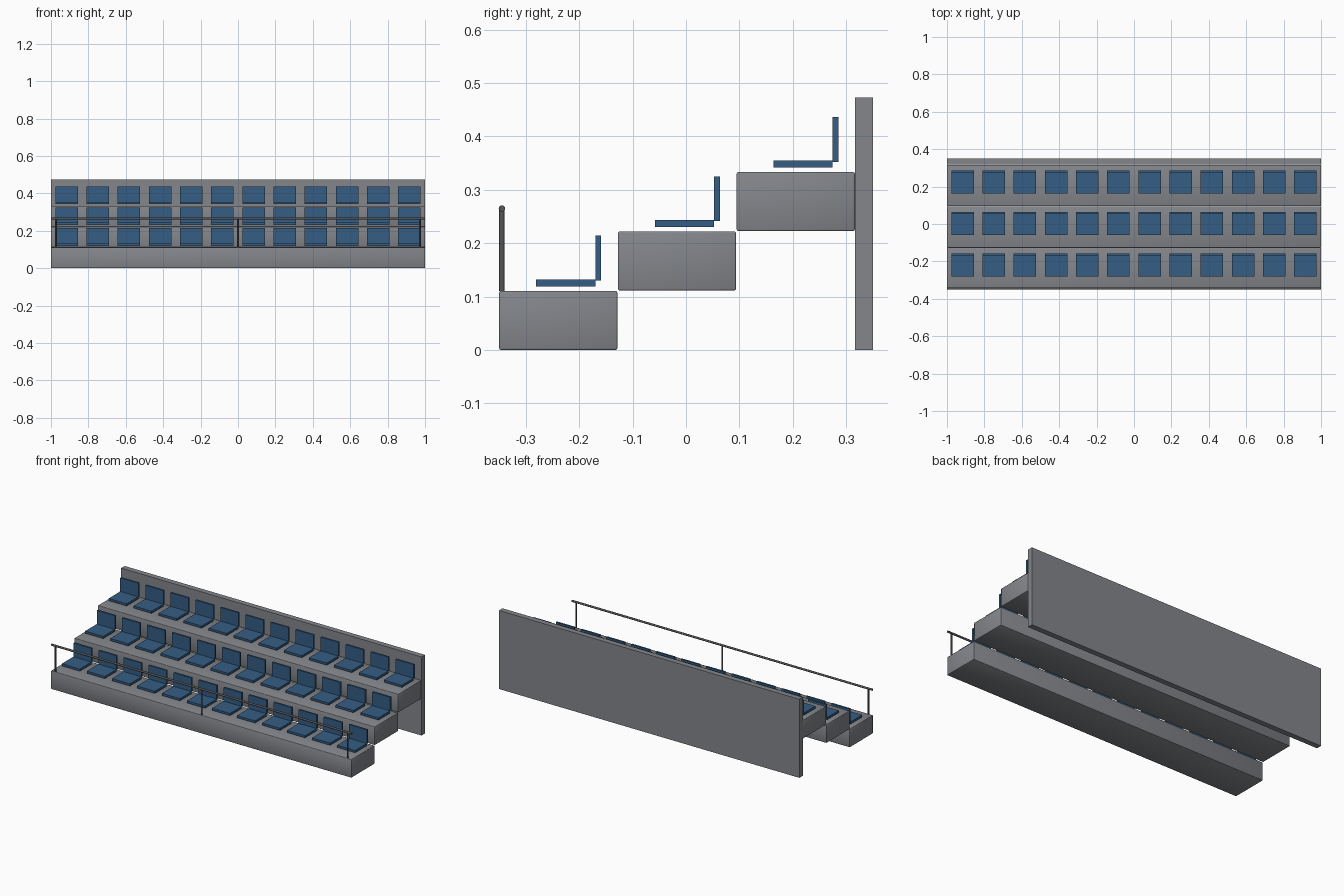
import bpy
import math

if "Cube" in bpy.data.objects:
    bpy.data.objects.remove(bpy.data.objects["Cube"], do_unlink=True)


def material(name, colour):
    m = bpy.data.materials.new(name)
    m.use_nodes = True
    m.diffuse_color = (*colour, 1)
    m.node_tree.nodes["Principled BSDF"].inputs["Base Color"].default_value = (*colour, 1)
    return m


concrete = material("grey concrete", (0.23, 0.24, 0.26))
plastic = material("blue plastic", (0.035, 0.11, 0.23))
metal = material("dark metal", (0.09, 0.09, 0.095))


def box(name, x, y, z, mat, bevel=0):
    """Box from (low, high) ranges on each axis, with optional soft edges."""
    bpy.ops.mesh.primitive_cube_add(size=1, location=[sum(r) / 2 for r in (x, y, z)])
    ob = bpy.context.object
    ob.name = name
    ob.scale = [r[1] - r[0] for r in (x, y, z)]
    bpy.ops.object.transform_apply(location=False, rotation=False, scale=True)
    ob.data.materials.append(mat)
    if bevel:
        mod = ob.modifiers.new("soft edges", "BEVEL")
        mod.width = bevel
        mod.segments = 2
        bpy.ops.object.shade_smooth()
    return ob


def tube(name, location, radius, length, rotation=(0, 0, 0)):
    bpy.ops.mesh.primitive_cylinder_add(vertices=16, radius=radius, depth=length,
                                        location=location, rotation=rotation)
    ob = bpy.context.object
    ob.name = name
    ob.data.materials.append(metal)
    bpy.ops.object.shade_smooth_by_angle(angle=math.radians(40))


ROWS, SEATS = 3, 12
DEPTH, RISE = 0.2225, 0.1113
PITCH = 2 / SEATS

# Stepped tiers, each with a row of seats
for row in range(ROWS):
    y, z = -0.35 + row * DEPTH, row * RISE
    box(f"tier_{row + 1}", (-1, 1), (y, y + 0.2213), (z, z + 0.1105), concrete, 0.003)
    for i in range(SEATS):
        x = -1 + (i + 0.5) * PITCH
        width = (x - 0.06, x + 0.06)
        label = f"{row + 1}_{i + 1}"
        box(f"seat_pan_{label}", width, (y + 0.069, y + 0.180), (z + 0.119, z + 0.132), plastic)
        box(f"seat_back_{label}", width, (y + 0.180, y + 0.191), (z + 0.130, z + 0.214), plastic)

# Rear wall
box("rear_wall", (-1, 1), (0.317, 0.35), (0, 0.473), concrete)

# Front safety rail on three posts
tube("hand_rail", (0, -0.345, 0.265), 0.006, 2, (0, math.pi / 2, 0))
for name, x in (("right", -0.973), ("middle", 0), ("left", 0.973)):
    tube(f"rail_post_{name}", (x, -0.345, 0.186), 0.005, 0.152)
